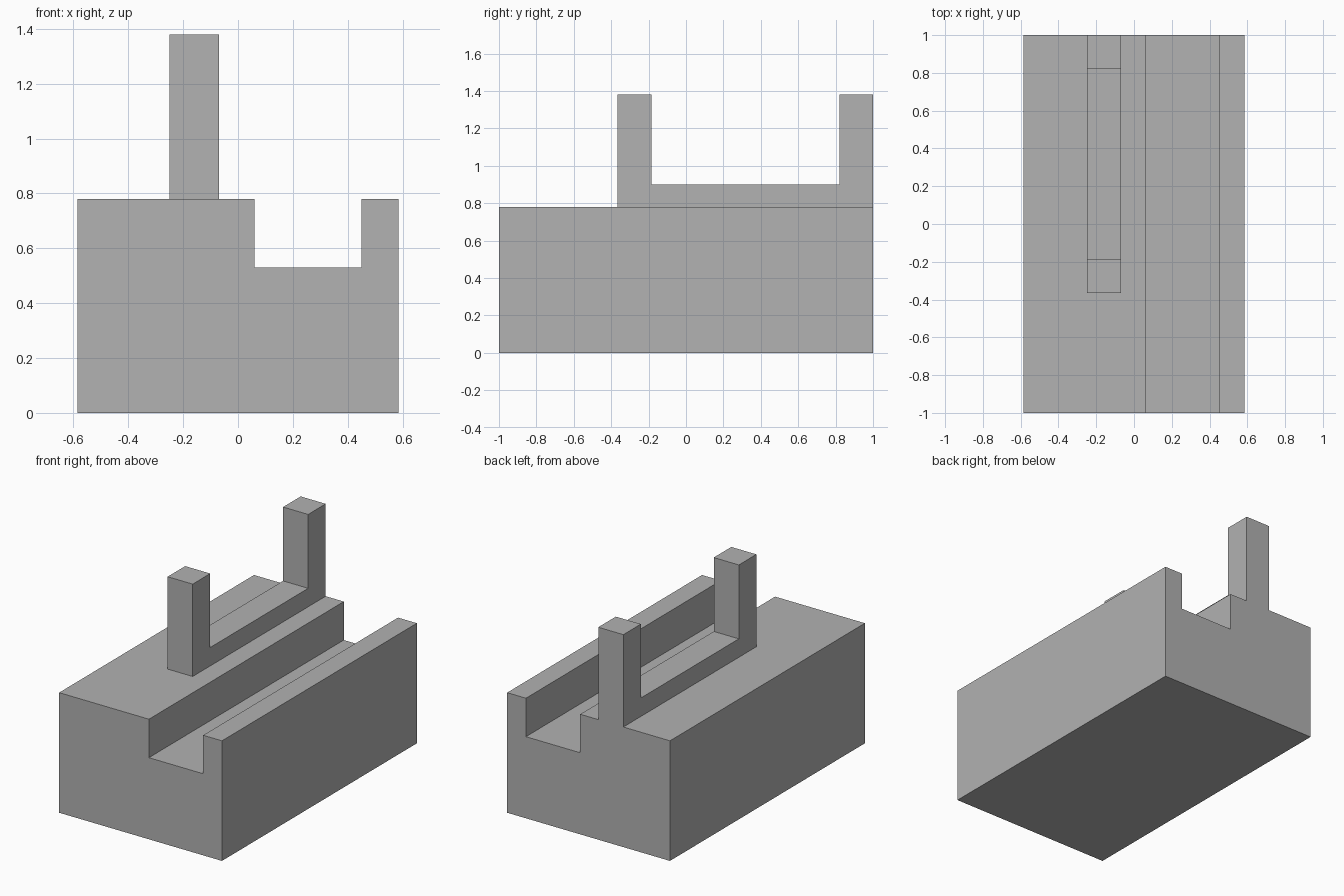
import bpy
import bmesh
from mathutils import Vector

cube = bpy.data.objects.get("Cube")
if cube:
    bpy.data.objects.remove(cube, do_unlink=True)

# Single plain grey
grey = bpy.data.materials.new("plain_grey")
grey.use_nodes = True
colour = (0.445, 0.445, 0.445, 1)
grey.diffuse_color = colour
grey.node_tree.nodes["Principled BSDF"].inputs["Base Color"].default_value = colour


def extrude_profile(name, points, sweep):
    """Fill a closed outline and sweep it along a vector."""
    bm = bmesh.new()
    face = bm.faces.new([bm.verts.new(p) for p in points])
    result = bmesh.ops.extrude_face_region(bm, geom=[face], use_keep_orig=True)
    moved = [v for v in result["geom"] if isinstance(v, bmesh.types.BMVert)]
    bmesh.ops.translate(bm, verts=moved, vec=Vector(sweep))
    bmesh.ops.recalc_face_normals(bm, faces=bm.faces)
    mesh = bpy.data.meshes.new(name)
    bm.to_mesh(mesh)
    bm.free()
    mesh.materials.append(grey)
    obj = bpy.data.objects.new(name, mesh)
    bpy.context.collection.objects.link(obj)
    return obj


# Block with a lengthwise channel
half, top, floor = 0.585, 0.78, 0.53
channel_right, channel_left = 0.06, 0.45
block = [(-half, 0), (half, 0), (half, top), (channel_left, top),
         (channel_left, floor), (channel_right, floor),
         (channel_right, top), (-half, top)]
extrude_profile("channelled_block", [(x, -1, z) for x, z in block], (0, 2, 0))

# Low rail with an upright post at each end
front, back, rail_top, post_top = -0.365, 1, 0.90, 1.38
bracket = [(front, top), (back, top), (back, post_top), (0.82, post_top),
           (0.82, rail_top), (-0.185, rail_top), (-0.185, post_top),
           (front, post_top)]
extrude_profile("rail_with_posts", [(-0.25, y, z) for y, z in bracket], (0.18, 0, 0))
